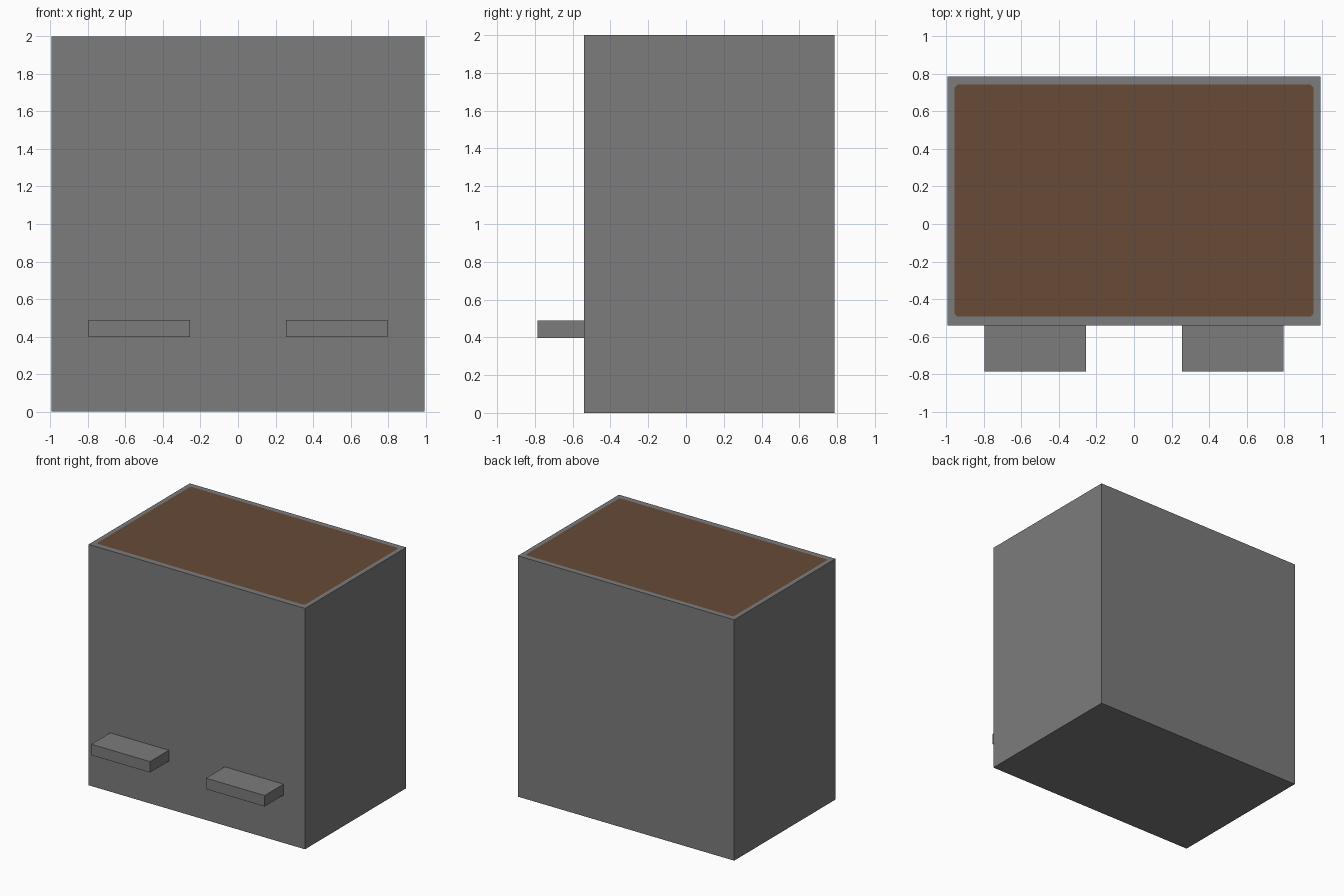
import bpy, bmesh

if "Cube" in bpy.data.objects:
    bpy.data.objects.remove(bpy.data.objects["Cube"])


def material(name, rgb):
    m = bpy.data.materials.new(name)
    m.diffuse_color = (*rgb, 1)
    m.use_nodes = True
    m.node_tree.nodes["Principled BSDF"].inputs["Base Color"].default_value = m.diffuse_color
    return m


grey = material("dark grey", (0.2, 0.2, 0.2))
brown = material("soil brown", (0.136, 0.069, 0.038))


def finish(bm, name, mats):
    bmesh.ops.recalc_face_normals(bm, faces=bm.faces)
    mesh = bpy.data.meshes.new(name)
    bm.to_mesh(mesh)
    bm.free()
    for m in mats:
        mesh.materials.append(m)
    obj = bpy.data.objects.new(name, mesh)
    bpy.context.collection.objects.link(obj)
    return obj


def box(lo, hi):
    bm = bmesh.new()
    bmesh.ops.create_cube(bm, size=1)
    for v in bm.verts:
        v.co = [(lo[i] + hi[i]) / 2 + v.co[i] * (hi[i] - lo[i]) for i in range(3)]
    return bm


# Main block with a flush brown panel cut into its top
W, Y0, Y1, H = 0.994, -0.54, 0.787, 2.0
bm = box((-W, Y0, 0), (W, Y1, H))
top = max(bm.faces, key=lambda f: f.calc_center_median().z)
outer = sorted(top.verts, key=lambda v: (v.co.y > 0, v.co.x * (-1 if v.co.y > 0 else 1)))
bmesh.ops.delete(bm, geom=[top], context='FACES_ONLY')

# Panel outline: rectangle with clipped corners, counter-clockwise
px, py0, py1, c = 0.956, -0.493, 0.743, 0.014
outline = [(-px, py0 + c), (-px + c, py0), (px - c, py0), (px, py0 + c),
           (px, py1 - c), (px - c, py1), (-px + c, py1), (-px, py1 - c)]
inner = [bm.verts.new((x, y, H)) for x, y in outline]
bm.faces.new(inner).material_index = 1

# Grey rim around the panel
for i in range(4):
    a, b = inner[2 * i], inner[2 * i + 1]
    nxt = inner[(2 * i + 2) % 8]
    bm.faces.new((outer[i], b, a))
    bm.faces.new((outer[i], outer[(i + 1) % 4], nxt, b))
finish(bm, "main_block", [grey, brown])

# Two small ledges on the front
for side, name in ((-1, "left_ledge"), (1, "right_ledge")):
    xs = sorted((side * 0.257, side * 0.796))
    finish(box((xs[0], -0.787, 0.397), (xs[1], Y0, 0.488)), name, [grey])
